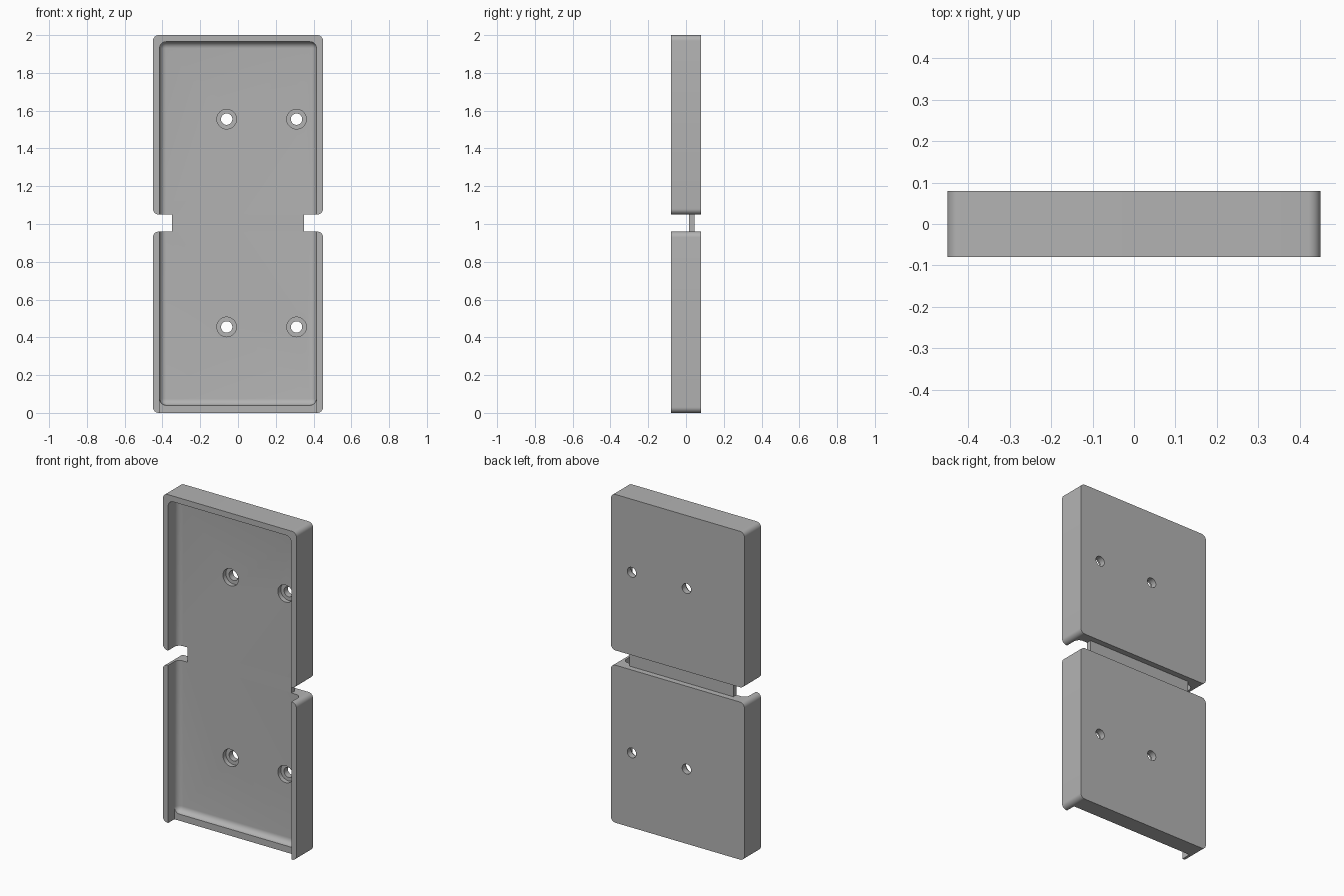
import bpy, bmesh, math
from mathutils import Matrix

if "Cube" in bpy.data.objects:
    bpy.data.objects.remove(bpy.data.objects["Cube"], do_unlink=True)

grey = bpy.data.materials.new("plain grey")
grey.use_nodes = True
grey.diffuse_color = (0.45, 0.45, 0.45, 1)
grey.node_tree.nodes["Principled BSDF"].inputs["Base Color"].default_value = grey.diffuse_color

HALF_W, HALF_D = 0.45, 0.08
FLOOR, FILLET = 0.015, 0.035      # tray floor depth and inner fillet radius
CAVITY = 0.415                    # half width of the hollow


def make_object(name, bm):
    mesh = bpy.data.meshes.new(name)
    bm.normal_update()
    bm.to_mesh(mesh)
    bm.free()
    mesh.materials.append(grey)
    obj = bpy.data.objects.new(name, mesh)
    bpy.context.collection.objects.link(obj)
    return obj


def box(name, x, y, z, radius=0, round_back=False):
    """Box from ranges; rounds the depth-wise edges and optionally the back rim."""
    bm = bmesh.new()
    bmesh.ops.create_cube(bm, size=1)
    for v in bm.verts:
        v.co = [r[0] if c < 0 else r[1] for c, r in zip(v.co, (x, y, z))]
    if radius:
        def chosen(e):
            a, b = (v.co for v in e.verts)
            return abs(a.y - b.y) > 0.001 or (round_back and a.y > y[1] - 0.001)
        bmesh.ops.bevel(bm, geom=[e for e in bm.edges if chosen(e)], offset=radius,
                        segments=8, profile=0.5, affect='EDGES')
    return make_object(name, bm)


def cylinder(name, x, z, radius, y0, y1):
    bm = bmesh.new()
    bmesh.ops.create_cone(bm, cap_ends=True, segments=40, radius1=radius, radius2=radius,
                          depth=y1 - y0, matrix=Matrix.Translation((x, (y0 + y1) / 2, z))
                          @ Matrix.Rotation(math.pi / 2, 4, 'X'))
    return make_object(name, bm)


def cut(obj, cutter):
    mod = obj.modifiers.new("cut", 'BOOLEAN')
    mod.operation, mod.solver, mod.object = 'DIFFERENCE', 'EXACT', cutter
    bpy.context.view_layer.objects.active = obj
    bpy.ops.object.modifier_apply(modifier=mod.name)


# Two rounded halves of the tray, and the thin web joining them
lower = box("lower_tray", (-HALF_W, HALF_W), (-HALF_D, HALF_D), (0, 0.96), 0.03)
upper = box("upper_tray", (-HALF_W, HALF_W), (-HALF_D, HALF_D), (1.05, 2), 0.03)
web = box("joining_web", (-0.35, 0.35), (FLOOR, 0.045), (0.96, 1.05))

# Hollow with filleted floor, and the lowered bottom lip
cutters = [
    box("hollow_cutter", (-CAVITY, CAVITY), (-0.3, FLOOR), (0.04, 1.965), FILLET, True),
    box("lip_cutter", (-CAVITY, CAVITY), (-0.3, FLOOR - FILLET), (-0.1, 0.1)),
]
# Counterbored screw holes
for z in (0.455, 1.555):
    for x in (-0.06, 0.31):
        cutters.append(cylinder("bore_cutter", x, z, 0.052, -0.05, 0.043))
        cutters.append(cylinder("hole_cutter", x, z, 0.03, -0.05, 0.2))

for tray, low, high in ((lower, 0, 1), (upper, 1, 2)):
    for c in cutters:
        heights = [v.co.z for v in c.data.vertices]
        if max(heights) > low and min(heights) < high:
            cut(tray, c)
for c in cutters:
    bpy.data.objects.remove(c, do_unlink=True)

# Smooth rounded corners and fillets, keep hard edges
for obj in bpy.context.view_layer.objects:
    obj.select_set(obj in (lower, upper, web))
bpy.context.view_layer.objects.active = lower
bpy.ops.object.shade_smooth_by_angle(angle=math.radians(30))
